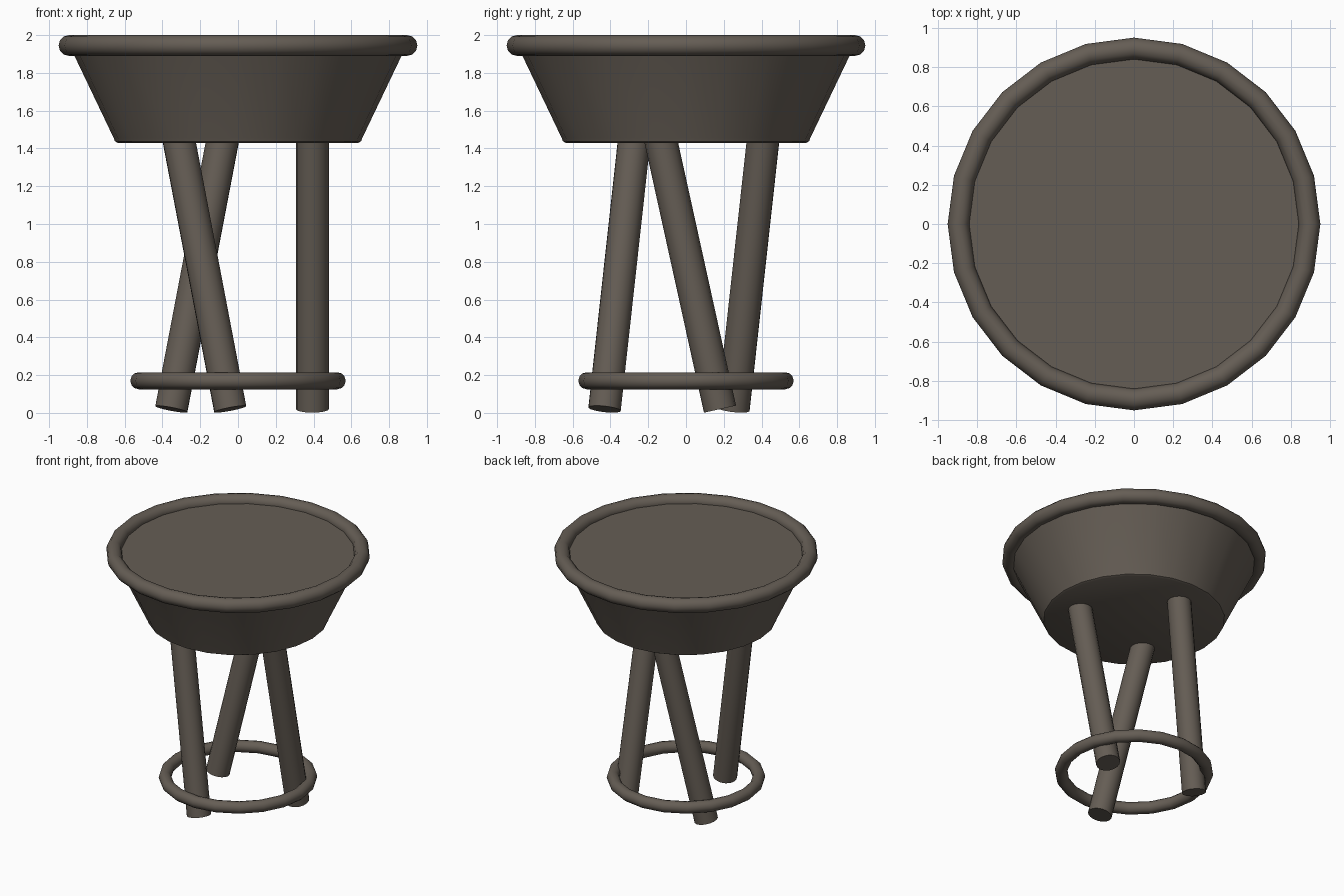
import bpy, bmesh, math
from mathutils import Vector, Matrix

if "Cube" in bpy.data.objects:
    bpy.data.objects.remove(bpy.data.objects["Cube"])

mat = bpy.data.materials.new("dark_wood")
mat.diffuse_color = (0.13, 0.11, 0.09, 1)
mat.use_nodes = True
mat.node_tree.nodes["Principled BSDF"].inputs["Base Color"].default_value = mat.diffuse_color


def finish(obj, name):
    obj.name = name
    obj.data.materials.append(mat)
    bpy.ops.object.select_all(action='DESELECT')
    obj.select_set(True)
    bpy.context.view_layer.objects.active = obj
    bpy.ops.object.shade_smooth_by_angle(angle=math.radians(35))
    return obj


def ring(name, z, major, minor, segs):
    bpy.ops.mesh.primitive_torus_add(location=(0, 0, z), major_radius=major, minor_radius=minor,
                                     major_segments=segs, minor_segments=12)
    return finish(bpy.context.object, name)


def lathe(name, profile, segs):
    bm = bmesh.new()
    verts = [bm.verts.new((r, 0, z)) for r, z in profile]
    edges = [bm.edges.new(p) for p in zip(verts, verts[1:])]
    bmesh.ops.spin(bm, geom=verts + edges, axis=(0, 0, 1), cent=(0, 0, 0),
                   angle=math.tau, steps=segs)
    bmesh.ops.remove_doubles(bm, verts=bm.verts, dist=1e-4)
    bmesh.ops.recalc_face_normals(bm, faces=bm.faces)
    me = bpy.data.meshes.new(name)
    bm.to_mesh(me)
    bm.free()
    obj = bpy.data.objects.new(name, me)
    bpy.context.collection.objects.link(obj)
    return finish(obj, name)


def rod(name, a, b, radius):
    d = b - a
    bpy.ops.mesh.primitive_cylinder_add(vertices=16, radius=radius, depth=d.length,
                                        location=(a + b) / 2,
                                        rotation=d.to_track_quat('Z', 'Y').to_euler())
    return finish(bpy.context.object, name)


# Tapered seat with a softened lower edge
lathe("seat", [(0, 1.945), (0.892, 1.945), (0.658, 1.455), (0.652, 1.438),
               (0.637, 1.43), (0, 1.43)], 24)

# Rounded rim around the seat top, and the foot ring
ring("seat_rim", 1.945, 0.895, 0.055, 24)
ring("foot_ring", 0.17, 0.525, 0.045, 20)

# Three legs, each leaning sideways around the centre
foot, head = Vector((0.394, 0.18, 0.02)), Vector((0.394, -0.135, 1.45))
for i, side in enumerate(("right", "back_left", "front_left")):
    turn = Matrix.Rotation(math.radians(120 * i), 3, 'Z')
    rod(side + "_leg", turn @ foot, turn @ head, 0.087)
